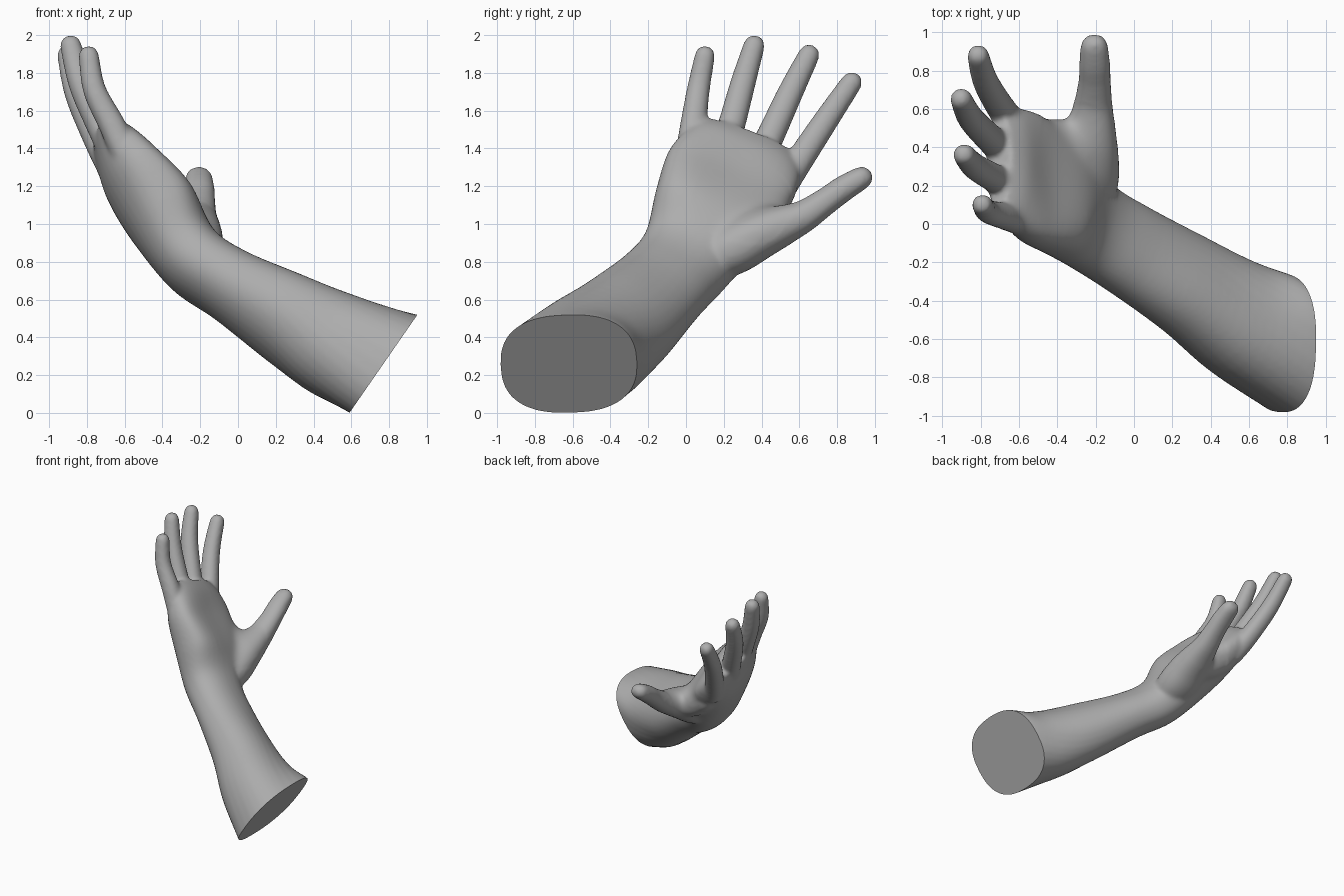
import bpy, bmesh, math
from mathutils import Vector

if "Cube" in bpy.data.objects:
    bpy.data.objects.remove(bpy.data.objects["Cube"])

bm = bmesh.new()
SIDES = 32


def spline(rows, steps=6):
    """Catmull-Rom interpolation through rows of numbers."""
    out = []
    for i in range(len(rows) - 1):
        p0, p1 = rows[max(i - 1, 0)], rows[i]
        p2, p3 = rows[i + 1], rows[min(i + 2, len(rows) - 1)]
        for s in range(steps):
            t = s / steps
            out.append([0.5 * (2 * b + (c - a) * t + (2 * a - 5 * b + 4 * c - d) * t * t
                               + (3 * b - a - 3 * c + d) * t ** 3)
                        for a, b, c, d in zip(p0, p1, p2, p3)])
    out.append(list(rows[-1]))
    return out


def skin(rings):
    """Closed loft through rings of points."""
    loops = [[bm.verts.new(p) for p in ring] for ring in rings]
    for a, b in zip(loops, loops[1:]):
        for i in range(SIDES):
            j = (i + 1) % SIDES
            bm.faces.new((a[i], a[j], b[j], b[i]))
    bm.faces.new(loops[0][::-1])
    bm.faces.new(loops[-1])


def oval(c, u, v, cup=0.0, power=2.2):
    """Superellipse ring; cup hollows the palm side."""
    pts = []
    for i in range(SIDES):
        a = 2 * math.pi * i / SIDES
        ca, sa = math.cos(a), math.sin(a)
        x = math.copysign(abs(ca) ** (2 / power), ca)
        y = math.copysign(abs(sa) ** (2 / power), sa)
        dip = cup * (1 - x * x) if sa > 0 else 0.0
        pts.append(c + u * x + v * y - v.normalized() * dip)
    return pts


def tube(rows, hint, flat=1.0):
    """Digit: rows of x, y, z, radius, with a rounded tip."""
    path = spline(rows)
    pts = [Vector(r[:3]) for r in path]
    rings = []
    for i, p in enumerate(pts):
        t = (pts[min(i + 1, len(pts) - 1)] - pts[max(i - 1, 0)]).normalized()
        u = Vector(hint)
        u = (u - t * u.dot(t)).normalized()
        v = t.cross(u)
        r = path[i][3]
        rings.append(oval(p, u * r, v * r * flat))
    for ahead, size in ((0.45, 0.9), (0.8, 0.65), (0.98, 0.3)):
        rings.append(oval(p + t * r * ahead, u * r * size, v * r * flat * size))
    skin(rings)


# forearm and palm: centre, half-width towards little finger, half-depth towards palm, hollow, squareness
body = [
    (0.87, -0.68, 0.21, -0.01, -0.365, -0.01, 0.18, -0.01, 0.26, 0, 2.5),
    (0.77, -0.62, 0.26, -0.01, -0.36, -0.01, 0.178, -0.01, 0.26, 0, 2.5),
    (0.52, -0.485, 0.36, -0.05, -0.29, 0.10, 0.17, 0.03, 0.22, 0, 2.3),
    (0.27, -0.315, 0.49, -0.053, -0.223, 0.168, 0.137, 0.08, 0.163, 0, 2.2),
    (-0.03, -0.13, 0.67, -0.06, -0.21, 0.135, 0.125, 0.05, 0.128, 0, 2.2),
    (-0.235, 0.00, 0.815, -0.06, -0.22, 0.125, 0.141, 0.026, 0.125, 0.01, 2.2),
    (-0.365, 0.135, 1.055, -0.01, -0.29, 0.138, 0.20, 0.05, 0.115, 0.08, 2.2),
    (-0.52, 0.235, 1.25, 0.00, -0.325, 0.14, 0.17, 0.044, 0.097, 0.09, 2.2),
    (-0.635, 0.31, 1.385, 0.00, -0.29, 0.125, 0.112, 0.028, 0.065, 0.03, 2.2),
    (-0.705, 0.325, 1.462, 0.00, -0.24, 0.09, 0.065, 0.017, 0.038, 0, 2.2),
]
skin([oval(Vector(r[:3]), Vector(r[3:6]), Vector(r[6:9]), r[9], r[10]) for r in spline(body)])

# four fingers, little finger to index finger
across = (0, -0.9, 0.43)
fingers = [
    [(-0.60, 0.02, 1.38, .075), (-0.67, 0.04, 1.53, .07), (-0.76, 0.065, 1.71, .061), (-0.79, 0.10, 1.89, .054)],
    [(-0.65, 0.19, 1.37, .08), (-0.73, 0.24, 1.52, .073), (-0.83, 0.30, 1.74, .067), (-0.885, 0.36, 1.943, .057)],
    [(-0.66, 0.36, 1.29, .08), (-0.74, 0.435, 1.44, .075), (-0.85, 0.55, 1.69, .068), (-0.90, 0.65, 1.893, .057)],
    [(-0.59, 0.48, 1.15, .08), (-0.67, 0.57, 1.29, .075), (-0.77, 0.735, 1.54, .067), (-0.812, 0.876, 1.748, .057)],
]
for rows in fingers:
    tube(rows, across)

# thumb with its fleshy base
tube([(-0.24, 0.06, 0.79, .13), (-0.24, 0.24, 0.865, .162), (-0.235, 0.38, 0.94, .155),
      (-0.225, 0.50, 0.99, .132), (-0.213, 0.62, 1.04, .102), (-0.205, 0.74, 1.12, .085),
      (-0.205, 0.83, 1.185, .081), (-0.207, 0.918, 1.238, .073)], (1, 0, 0), 0.85)

# web between thumb and index finger
tube([(-0.25, 0.41, 0.97, .12), (-0.38, 0.43, 1.01, .115), (-0.50, 0.44, 1.09, .11)], (0, 1, 0))

bmesh.ops.recalc_face_normals(bm, faces=bm.faces)
mesh = bpy.data.meshes.new("hand_and_forearm")
bm.to_mesh(mesh)
bm.free()
hand = bpy.data.objects.new("hand_and_forearm", mesh)
bpy.context.collection.objects.link(hand)

# fuse the parts into one soft skin
remesh = hand.modifiers.new("fuse", 'REMESH')
remesh.mode = 'VOXEL'
remesh.voxel_size = 0.014
relax = hand.modifiers.new("relax", 'SMOOTH')
relax.factor = 0.5
relax.iterations = 10
bpy.context.view_layer.update()
fused = bpy.data.meshes.new_from_object(hand.evaluated_get(bpy.context.evaluated_depsgraph_get()))
hand.modifiers.clear()
hand.data = fused

# blend the thumb base into the palm
bm = bmesh.new()
bm.from_mesh(fused)
palm = Vector((-0.30, 0.33, 1.10))
for radius in (0.2, 0.25, 0.3):
    near = [v for v in bm.verts if (v.co - palm).length < radius]
    for _ in range(12):
        bmesh.ops.smooth_vert(bm, verts=near, factor=0.5,
                              use_axis_x=True, use_axis_y=True, use_axis_z=True)

# flat slanted cut at the end of the forearm
cut = bmesh.ops.bisect_plane(bm, geom=bm.verts[:] + bm.edges[:] + bm.faces[:],
                             plane_co=(0.77, 0, 0.26), plane_no=(0.822, 0, -0.569),
                             clear_outer=True)
rim = [e for e in cut["geom_cut"] if isinstance(e, bmesh.types.BMEdge)]
bmesh.ops.holes_fill(bm, edges=rim, sides=0)
bmesh.ops.recalc_face_normals(bm, faces=bm.faces)
bm.to_mesh(fused)
bm.free()

# mid grey surface
grey = bpy.data.materials.new("mid_grey")
grey.diffuse_color = (0.42, 0.42, 0.42, 1)
grey.use_nodes = True
grey.node_tree.nodes["Principled BSDF"].inputs["Base Color"].default_value = grey.diffuse_color
fused.materials.clear()
fused.materials.append(grey)

bpy.ops.object.select_all(action='DESELECT')
hand.select_set(True)
bpy.context.view_layer.objects.active = hand
bpy.ops.object.shade_smooth_by_angle(angle=math.radians(40))
